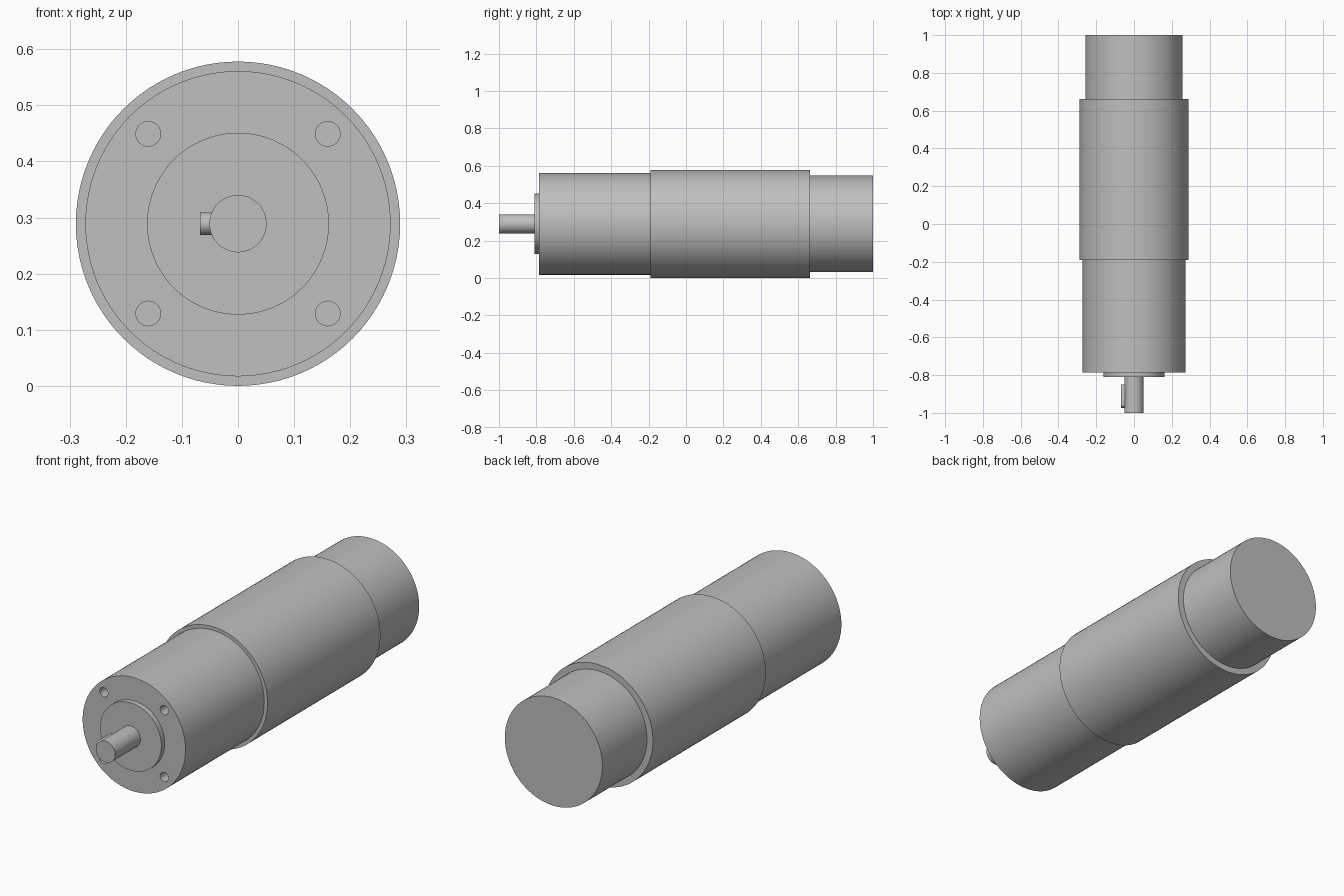
import bpy
import bmesh
from math import radians, sin, cos, pi

AXIS = 0.289  # height of the shared centre line

cube = bpy.data.objects.get("Cube")
if cube:
    bpy.data.objects.remove(cube, do_unlink=True)

# One plain metal colour
metal = bpy.data.materials.new("light_grey_metal")
metal.use_nodes = True
GREY = (0.52, 0.52, 0.52, 1)
metal.diffuse_color = GREY
metal.node_tree.nodes["Principled BSDF"].inputs["Base Color"].default_value = GREY


def finish(obj):
    obj.data.materials.clear()
    obj.data.materials.append(metal)
    bpy.ops.object.select_all(action="DESELECT")
    obj.select_set(True)
    bpy.context.view_layer.objects.active = obj
    bpy.ops.object.shade_smooth_by_angle(angle=radians(30))


def rod(name, radius, y0, y1, x=0, z=AXIS, sides=96):
    """Cylinder lying along y."""
    bpy.ops.mesh.primitive_cylinder_add(
        vertices=sides, radius=radius, depth=y1 - y0,
        location=(x, (y0 + y1) / 2, z), rotation=(pi / 2, 0, 0))
    obj = bpy.context.object
    obj.name = name
    return obj


# Stepped body: gearbox, motor can, rear cover
gearbox = rod("gearbox_housing", 0.272, -0.785, -0.18)
finish(rod("motor_body", 0.289, -0.19, 0.663))
finish(rod("rear_cover", 0.258, 0.65, 1.0))

# Pilot boss and output shaft
finish(rod("front_boss", 0.162, -0.81, -0.775))
finish(rod("output_shaft", 0.051, -1.0, -0.8, sides=64))

# Four blind mounting holes in the front face
for sx in (-1, 1):
    for sz in (-1, 1):
        cutter = rod("hole_cutter", 0.022, -0.83, -0.68,
                     sx * 0.16, AXIS + sz * 0.16, 32)
        cutter.hide_render = True
        cut = gearbox.modifiers.new("mounting_hole", "BOOLEAN")
        cut.operation = "DIFFERENCE"
        cut.solver = "EXACT"
        cut.object = cutter
        bpy.context.view_layer.objects.active = gearbox
        bpy.ops.object.modifier_apply(modifier=cut.name)
        bpy.data.objects.remove(cutter, do_unlink=True)
finish(gearbox)

# Round-ended key on the right side of the shaft
bm = bmesh.new()
half_width, steps = 0.02, 12
outline = []
for centre, start in ((-0.87, -pi / 2), (-0.953, pi / 2)):
    for i in range(steps + 1):
        a = start + pi * i / steps
        outline.append(bm.verts.new((-0.068, centre + half_width * cos(a),
                                     AXIS + half_width * sin(a))))
face = bm.faces.new(outline)
side = bmesh.ops.extrude_face_region(bm, geom=[face])["geom"]
bmesh.ops.translate(bm, vec=(0.038, 0, 0),
                    verts=[v for v in side if isinstance(v, bmesh.types.BMVert)])
bmesh.ops.recalc_face_normals(bm, faces=bm.faces)
mesh = bpy.data.meshes.new("shaft_key")
bm.to_mesh(mesh)
bm.free()
key = bpy.data.objects.new("shaft_key", mesh)
bpy.context.collection.objects.link(key)
finish(key)
